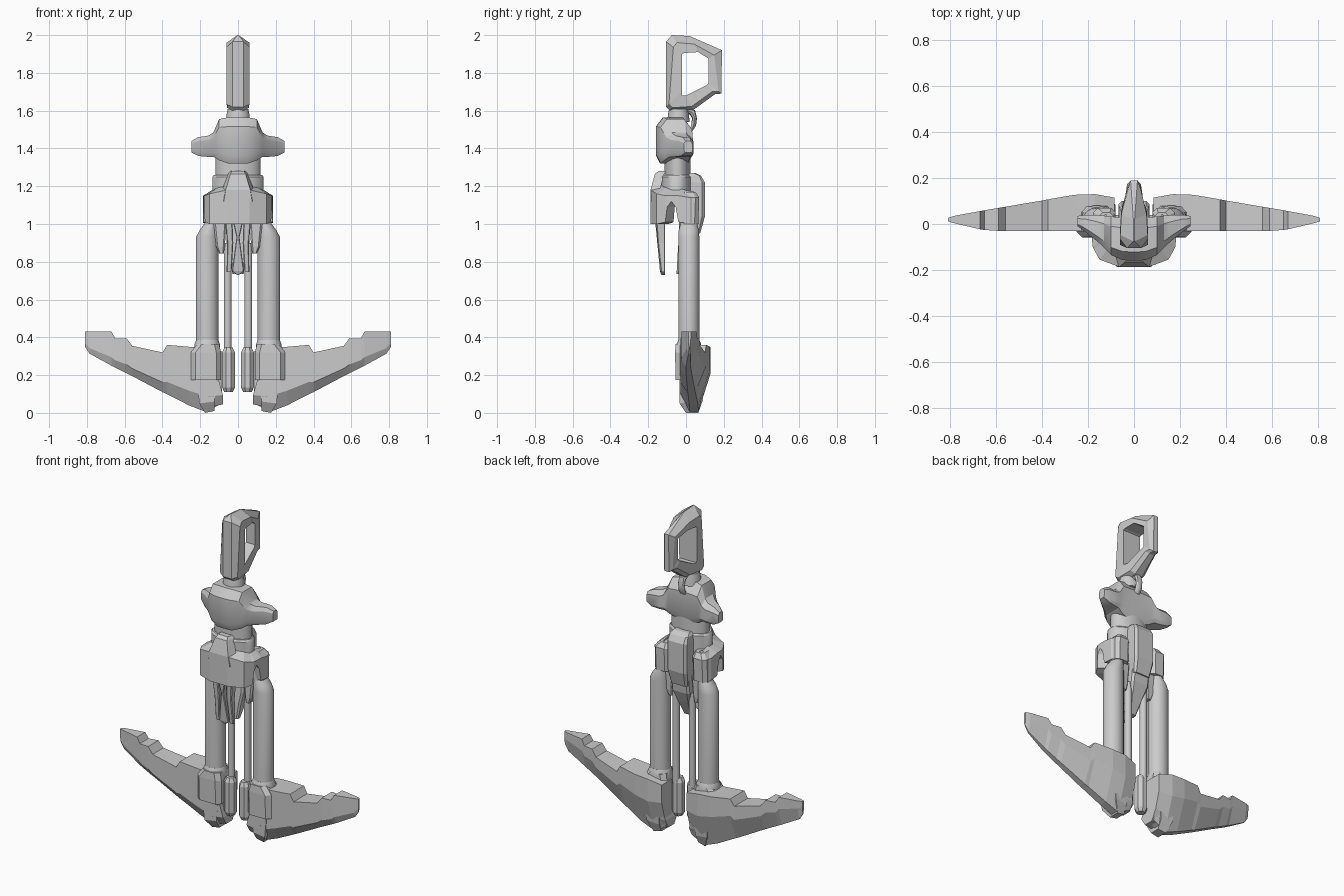
import bpy, bmesh, math
from mathutils import Vector

grey = bpy.data.materials.new("light_grey")
grey.diffuse_color = (0.6, 0.6, 0.6, 1)


def loft(name, sections, mirror=False, ring=False, smooth=None):
    """Skin equal-length closed sections; optional x-mirrored copy, or a closed ring."""
    bm = bmesh.new()
    for sgn in ((1, -1) if mirror else (1,)):
        rows = [[bm.verts.new((p[0] * sgn, p[1], p[2])) for p in s] for s in sections]
        n = len(rows[0])
        pairs = list(zip(rows, rows[1:])) + ([(rows[-1], rows[0])] if ring else [])
        for a, b in pairs:
            for i in range(n):
                j = (i + 1) % n
                bm.faces.new((a[i], a[j], b[j], b[i]))
        if not ring:
            bm.faces.new(rows[0])
            bm.faces.new(rows[-1])
    bmesh.ops.recalc_face_normals(bm, faces=bm.faces[:])
    me = bpy.data.meshes.new(name)
    bm.to_mesh(me)
    bm.free()
    ob = bpy.data.objects.new(name, me)
    bpy.context.collection.objects.link(ob)
    me.materials.append(grey)
    if smooth:
        bpy.ops.object.select_all(action='DESELECT')
        ob.select_set(True)
        bpy.context.view_layer.objects.active = ob
        bpy.ops.object.shade_smooth_by_angle(angle=math.radians(smooth))
    return ob


def turned(name, x, y, rings, n=24, mirror=False, smooth=35):
    """Round post: rings of (z, x radius, y radius[, x shift])."""
    secs = []
    for r in rings:
        dx = r[3] if len(r) > 3 else 0
        secs.append([(x + dx + r[1] * math.cos(2 * math.pi * (i + .5) / n),
                      y + r[2] * math.sin(2 * math.pi * (i + .5) / n), r[0]) for i in range(n)])
    return loft(name, secs, mirror, smooth=smooth)


def slabs(name, levels, mirror=False):
    """Stacked rectangles with cut corners: (z, x0, x1, y0, y1, chamfer)."""
    secs = []
    for z, a, b, c, d, k in levels:
        secs.append([(a + k, c, z), (b - k, c, z), (b, c + k, z), (b, d - k, z),
                     (b - k, d, z), (a + k, d, z), (a, d - k, z), (a, c + k, z)])
    return loft(name, secs, mirror)


# Handle loop: outer point, inner point, half width
stations = [(-.085, 1.60, -.02, 1.68, .058), (-.105, 1.62, -.02, 1.70, .06),
            (-.105, 1.965, -.02, 1.90, .06), (-.075, 2.0, -.01, 1.905, .06),
            (.02, 1.995, .065, 1.91, .055), (.19, 1.92, .12, 1.875, .03),
            (.188, 1.69, .12, 1.745, .03), (.155, 1.688, .11, 1.735, .035),
            (.04, 1.605, .0, 1.68, .05)]
secs = []
for oy, oz, iy, iz, w in stations:
    d = Vector((iy - oy, iz - oz)).normalized() * (.048 if oz > 1.9 else .02)
    f = .5 if oz < 1.97 else .05
    secs.append([(w * f, oy, oz), (w, oy + d.x, oz + d.y), (w, iy, iz),
                 (-w, iy, iz), (-w, oy + d.x, oz + d.y), (-w * f, oy, oz)])
loft("handle_loop", secs, ring=True)

# Neck and hook
turned("neck", 0, -.04, [(1.54, .065, .06), (1.585, .06, .055), (1.61, .055, .05)])
path = [(-.02, 1.585), (.01, 1.60), (.035, 1.59), (.045, 1.56), (.04, 1.52), (.02, 1.49)]
loft("neck_hook", [[(.022 * math.cos(t * math.pi / 4), y + .013 * math.sin(t * math.pi / 4) * (i > 1),
                     z + .013 * math.sin(t * math.pi / 4) * (i < 3)) for t in range(8)]
                   for i, (y, z) in enumerate(path)], smooth=40)

# Shoulder crescent: x, front, back, bottom, top
half = [(.05, -.157, .03, 1.32, 1.565), (.1, -.135, .032, 1.337, 1.555),
        (.13, -.105, .036, 1.355, 1.485), (.155, -.08, .038, 1.355, 1.468),
        (.21, -.035, .04, 1.36, 1.46), (.245, -.01, .035, 1.378, 1.44)]
cres = [(-s[0],) + s[1:] for s in reversed(half)] + [(0, -.16, .03, 1.32, 1.565)] + half
secs = []
for x, f, b, lo, hi in cres:
    h, t = hi - lo, b - f
    secs.append([(x, f, lo + .18 * h), (x, f, lo + .8 * h), (x, f + .2 * t, hi), (x, b - .25 * t, hi),
                 (x, b, lo + .75 * h), (x, b, lo + .15 * h), (x, b - .1 * t, lo), (x, f + .12 * t, lo)])
loft("shoulder_crescent", secs, smooth=28)

# Waist
turned("waist", 0, -.045, [(1.14, .12, .07), (1.37, .12, .07)])
turned("waist_collar", 0, -.05, [(1.12, .137, .085), (1.25, .137, .085), (1.26, .13, .075)], n=16)

# Belt: curved wall, arched at the sides (x, y, bottom, top)
belt = [(.06, -.188, 1.0, 1.18), (.15, -.155, 1.0, 1.16), (.175, -.11, 1.01, 1.15),
        (.18, -.10, 1.09, 1.15), (.182, -.078, 1.12, 1.15), (.183, -.055, 1.09, 1.15),
        (.184, -.04, 1.01, 1.15), (.184, .02, 1.005, 1.14), (.17, .045, 1.01, 1.14)]
full = [(-s[0],) + s[1:] for s in reversed(belt)] + belt
secs = []
for x, y, lo, hi in full:
    ix, iy = x * .7, max(y * .6, -.11) if y < 0 else y * .9
    secs.append([(x, y, lo), (x, y, hi), (ix, iy, hi + .035), (ix, iy, lo)])
loft("belt", secs)
slabs("hip_block", [(1.0, .08, .178, -.03, .065, .02), (1.14, .08, .178, -.03, .07, .02),
                    (1.17, .09, .15, -.02, .05, .015)], mirror=True)

# Buckle plate
loft("buckle", [[(-w, y, z), (w, y, z), (w * 1.3, y + .05, z), (-w * 1.3, y + .05, z)]
                for w, y, z in ((.075, -.187, 1.12), (.065, -.188, 1.18), (.04, -.165, 1.265), (.032, -.145, 1.28))])

# Back pack with tapering tail
slabs("back_pack", [(.95, -.055, .055, -.03, .075, .01), (1.04, -.068, .068, -.03, .1, .015),
                    (1.22, -.068, .068, -.03, .1, .015), (1.255, -.062, .062, -.03, .08, .01),
                    (1.27, -.05, .05, -.03, .05, .01)])
slabs("tail", [(.735, -.03, .03, -.05, -.015, .008), (.83, -.045, .045, -.045, .03, .01),
               (.90, -.06, .06, -.04, .06, .012), (1.02, -.06, .06, -.03, .075, .012)])
slabs("hip_bracket", [(.845, .075, .10, -.035, .03, .006), (.88, .07, .115, -.038, .035, .008),
                      (1.01, .06, .13, -.038, .04, .01)], mirror=True)

# Front fins
slabs("centre_fin", [(.73, -.004, .004, -.13, -.112, .002), (.75, -.032, .032, -.138, -.11, .004),
                     (.93, -.008, .008, -.155, -.11, .004), (1.03, -.03, .03, -.165, -.11, .004)])
slabs("side_fin", [(.745, .034, .06, -.132, -.11, .004), (.90, .025, .058, -.15, -.11, .005),
                   (1.03, .03, .07, -.16, -.11, .005)], mirror=True)

# Legs and inner rods
turned("leg", .163, .015, [(.34, .06, .056), (.93, .06, .056), (.965, .05, .054, -.008),
                           (1.0, .036, .045, -.02)], mirror=True)
turned("inner_rod", .055, .015, [(.3, .021, .021), (.9, .021, .021)], n=12, mirror=True)
turned("rod_foot", .05, .0, [(.11, .024, .025), (.135, .037, .038), (.32, .037, .038), (.345, .024, .026)],
       n=8, mirror=True, smooth=None)

# Ankle cuff and collar
slabs("ankle_cuff", [(.175, .09, .25, -.055, .08, .025), (.32, .09, .25, -.058, .08, .025),
                     (.365, .10, .215, -.055, .075, .025)], mirror=True)
turned("ankle_collar", .163, .015, [(.335, .07, .068), (.365, .068, .066), (.385, .06, .057)], n=16, mirror=True)

# Swept wings: x, bottom, top, front, back
wing = [(.085, .05, .325, .0, .115), (.17, .005, .345, -.03, .13), (.26, .04, .35, -.03, .127),
        (.375, .098, .36, -.03, .107), (.4, .11, .32, -.03, .102), (.56, .195, .355, -.03, .075),
        (.59, .21, .395, -.03, .07), (.65, .24, .395, -.026, .06), (.67, .25, .43, -.023, .056),
        (.785, .313, .43, .004, .035), (.81, .35, .43, .012, .026)]
secs = []
for x, lo, hi, f, b in wing:
    h, t = hi - lo, b - f
    secs.append([(x, f, hi), (x, b, hi), (x, b, lo + .6 * h), (x, f + .6 * t, lo),
                 (x, f + .3 * t, lo), (x, f, lo + .25 * h)])
loft("wing", secs, mirror=True)

# Toe ridges fanning below the cuff
for k, (x0, x1, lo) in enumerate(((.08, .13, .035), (.125, .175, .0))):
    loft("toe_ridge_%d" % (k + 1),
         [[(x0, .0, lo + .01), (x1, .0, lo), (x1, .065, lo), (x0, .06, lo + .01)],
          [(x0, -.032, lo + .06), (x1 + .03, -.034, lo + .05), (x1 + .03, .09, lo + .07), (x0, .085, lo + .06)],
          [(.11, -.035, .2), (.22, -.035, .2), (.22, .1, .2), (.11, .1, .2)]], mirror=True)
